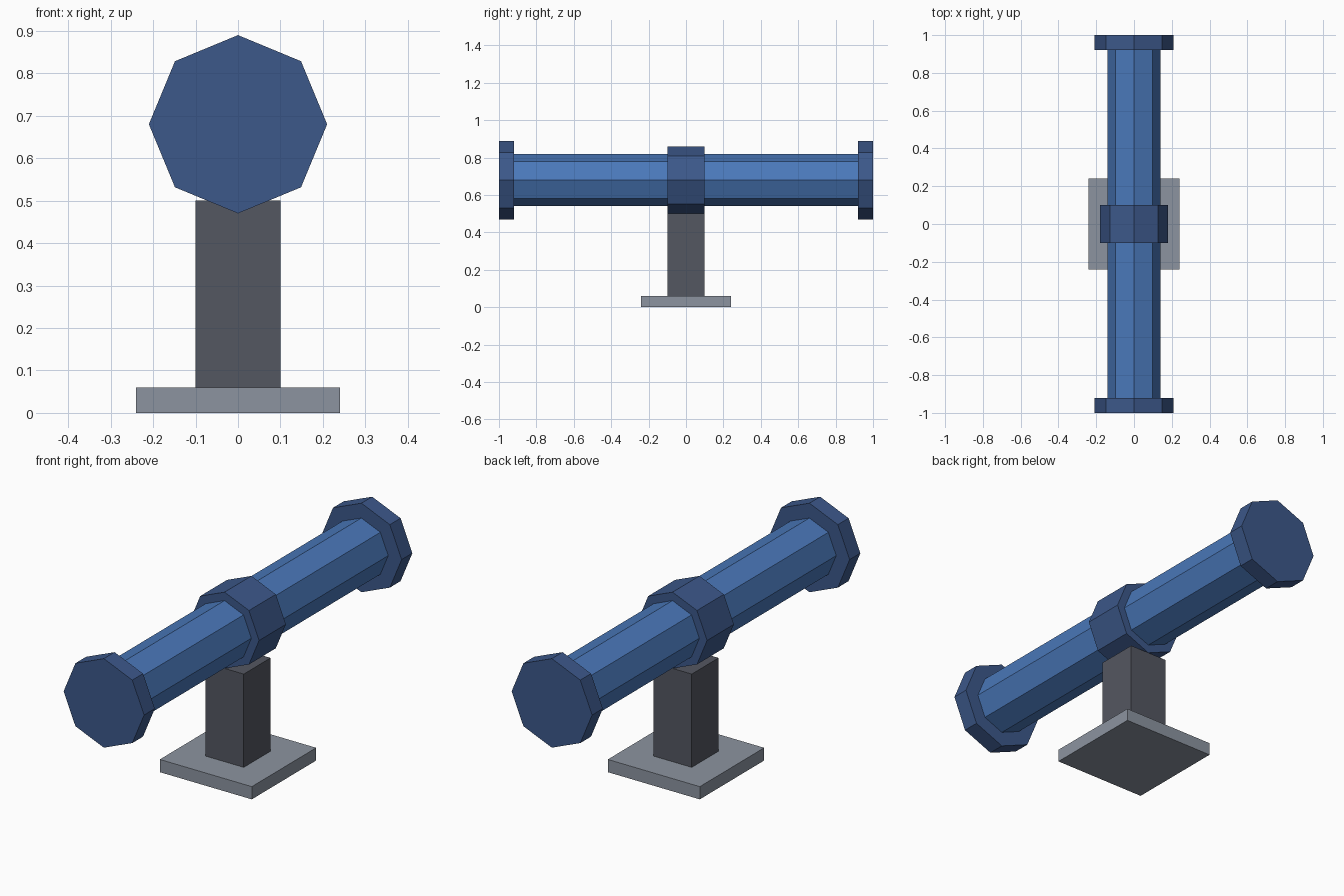
import bpy
import math

cube = bpy.data.objects.get("Cube")
if cube:
    bpy.data.objects.remove(cube, do_unlink=True)


def linear(c):
    return c / 12.92 if c <= 0.04045 else ((c + 0.055) / 1.055) ** 2.4


def material(name, r, g, b):
    mat = bpy.data.materials.new(name)
    colour = [linear(c / 255) for c in (r, g, b)] + [1]
    mat.use_nodes = True
    mat.diffuse_color = colour
    mat.node_tree.nodes["Principled BSDF"].inputs["Base Color"].default_value = colour
    return mat


blue = material("pipe blue", 74, 120, 186)
dark_blue = material("flange dark blue", 60, 88, 138)
dark_grey = material("post dark grey", 84, 87, 97)
light_grey = material("base light grey", 140, 148, 160)

AXIS_Z = 0.68  # height of the pipe axis


def octagon(name, radius, length, y, mat):
    """Octagonal drum along y with a corner at the top."""
    bpy.ops.mesh.primitive_cylinder_add(vertices=8, radius=radius, depth=length,
                                        location=(0, y, AXIS_Z),
                                        rotation=(math.pi / 2, 0, 0))
    obj = bpy.context.object
    obj.name = name
    obj.data.materials.append(mat)


def box(name, width, bottom, top, mat):
    bpy.ops.mesh.primitive_cube_add(size=1, location=(0, 0, (bottom + top) / 2))
    obj = bpy.context.object
    obj.name = name
    obj.scale = (width, width, top - bottom)
    bpy.ops.object.transform_apply(location=False, rotation=False, scale=True)
    obj.data.materials.append(mat)


# Stand
box("base_plate", 0.48, 0, 0.06, light_grey)
box("support_post", 0.2, 0.06, 0.5, dark_grey)

# Pipe with a middle collar and end flanges
octagon("pipe", 0.14, 1.88, 0, blue)
octagon("middle_collar", 0.18, 0.2, 0, dark_blue)
for side, y in (("front", -0.96), ("back", 0.96)):
    octagon(side + "_flange", 0.21, 0.08, y, dark_blue)
